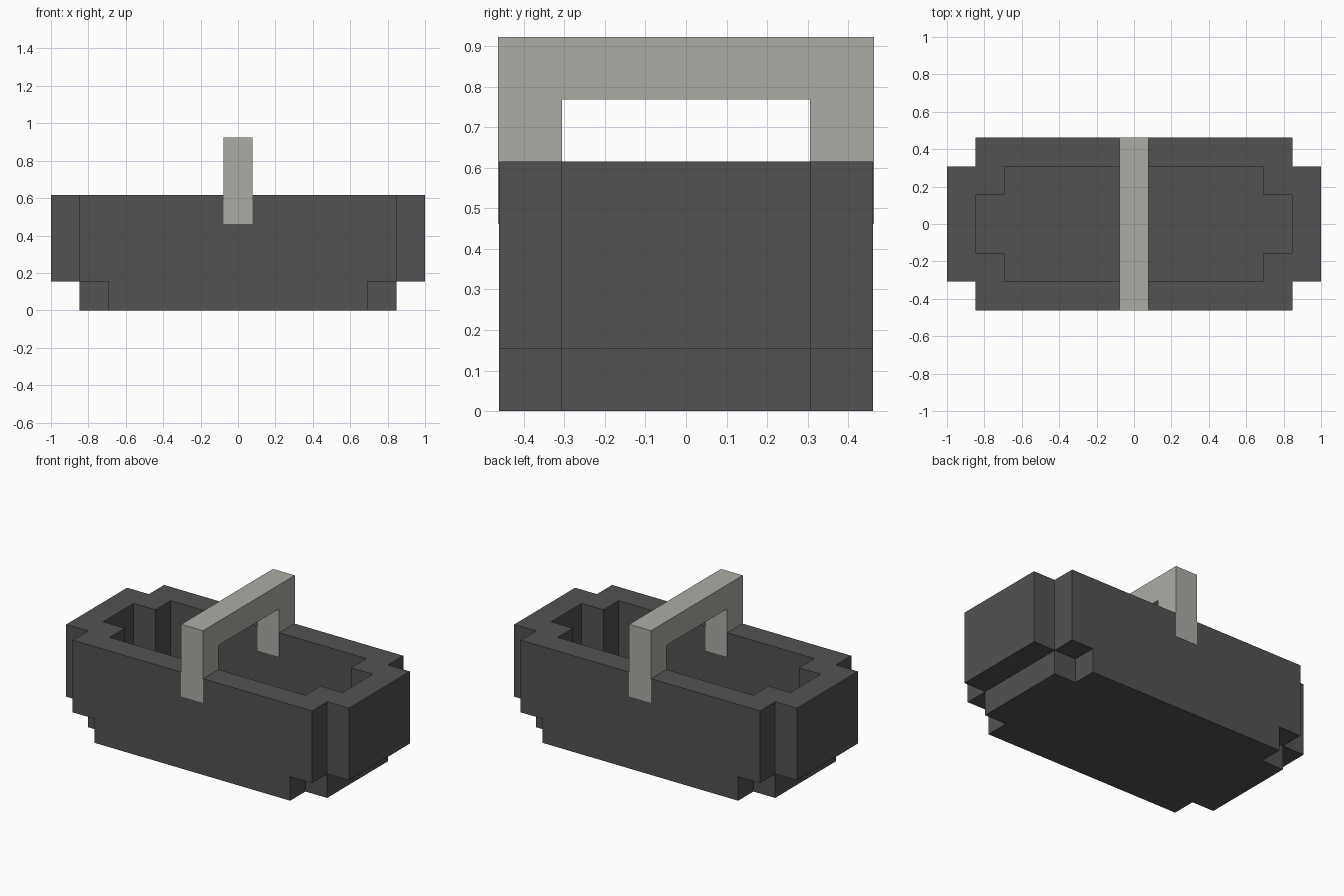
import bpy, bmesh

cube = bpy.data.objects.get("Cube")
if cube:
    bpy.data.objects.remove(cube, do_unlink=True)

U = 2 / 13          # one block
PROUD = 0.002       # handle stands just off the walls


def material(name, rgb):
    m = bpy.data.materials.new(name)
    m.use_nodes = True
    col = (*rgb, 1)
    m.diffuse_color = col
    bsdf = m.node_tree.nodes["Principled BSDF"]
    bsdf.inputs["Base Color"].default_value = col
    bsdf.inputs["Roughness"].default_value = 0.8
    return m


def loft(name, rings, mat):
    """Skin matching closed rings in order and cap both ends."""
    bm = bmesh.new()
    loops = [[bm.verts.new(p) for p in ring] for ring in rings]
    n = len(loops[0])
    for a, b in zip(loops, loops[1:]):
        for i in range(n):
            j = (i + 1) % n
            bm.faces.new((a[i], a[j], b[j], b[i]))
    bm.faces.new(loops[0][::-1])
    bm.faces.new(loops[-1])
    bm.normal_update()
    # Drop the flat slivers where two rings share a line
    flat = [f for f in bm.faces if f.calc_area() < 1e-6]
    bmesh.ops.delete(bm, geom=flat, context='FACES_ONLY')
    bmesh.ops.remove_doubles(bm, verts=bm.verts, dist=1e-5)
    me = bpy.data.meshes.new(name)
    bm.to_mesh(me)
    bm.free()
    me.materials.append(mat)
    ob = bpy.data.objects.new(name, me)
    bpy.context.collection.objects.link(ob)
    return ob


def stepped_ring(half_x, half_y, z):
    """Counter-clockwise rectangle, in blocks, with one block cut from each corner."""
    x, y = half_x, half_y
    quarter = [(x, y - 1), (x - 1, y - 1), (x - 1, y)]
    pts = quarter + [(-a, b) for a, b in quarter[::-1]]
    pts += [(-a, -b) for a, b in pts]
    return [(a * U, b * U, z * U) for a, b in pts]


dark = material("dark grey", (0.084, 0.084, 0.084))
pale = material("warm pale grey", (0.423, 0.407, 0.376))

# Tub: narrow foot, overhanging wall, rim, then down to the inner floor
loft("basin", [
    stepped_ring(5.5, 3, 0),
    stepped_ring(5.5, 3, 1),
    stepped_ring(6.5, 3, 1),
    stepped_ring(6.5, 3, 4),
    stepped_ring(5.5, 2, 4),
    stepped_ring(5.5, 2, 1),
], dark)

# Handle: arch profile across the tub, legs let into the long walls
out, inn = 3 * U + PROUD, 2 * U - PROUD
arch = [(-out, 3 * U), (-inn, 3 * U), (-inn, 5 * U), (inn, 5 * U),
        (inn, 3 * U), (out, 3 * U), (out, 6 * U), (-out, 6 * U)]
loft("handle", [[(x, y, z) for y, z in arch] for x in (-U / 2, U / 2)], pale)
